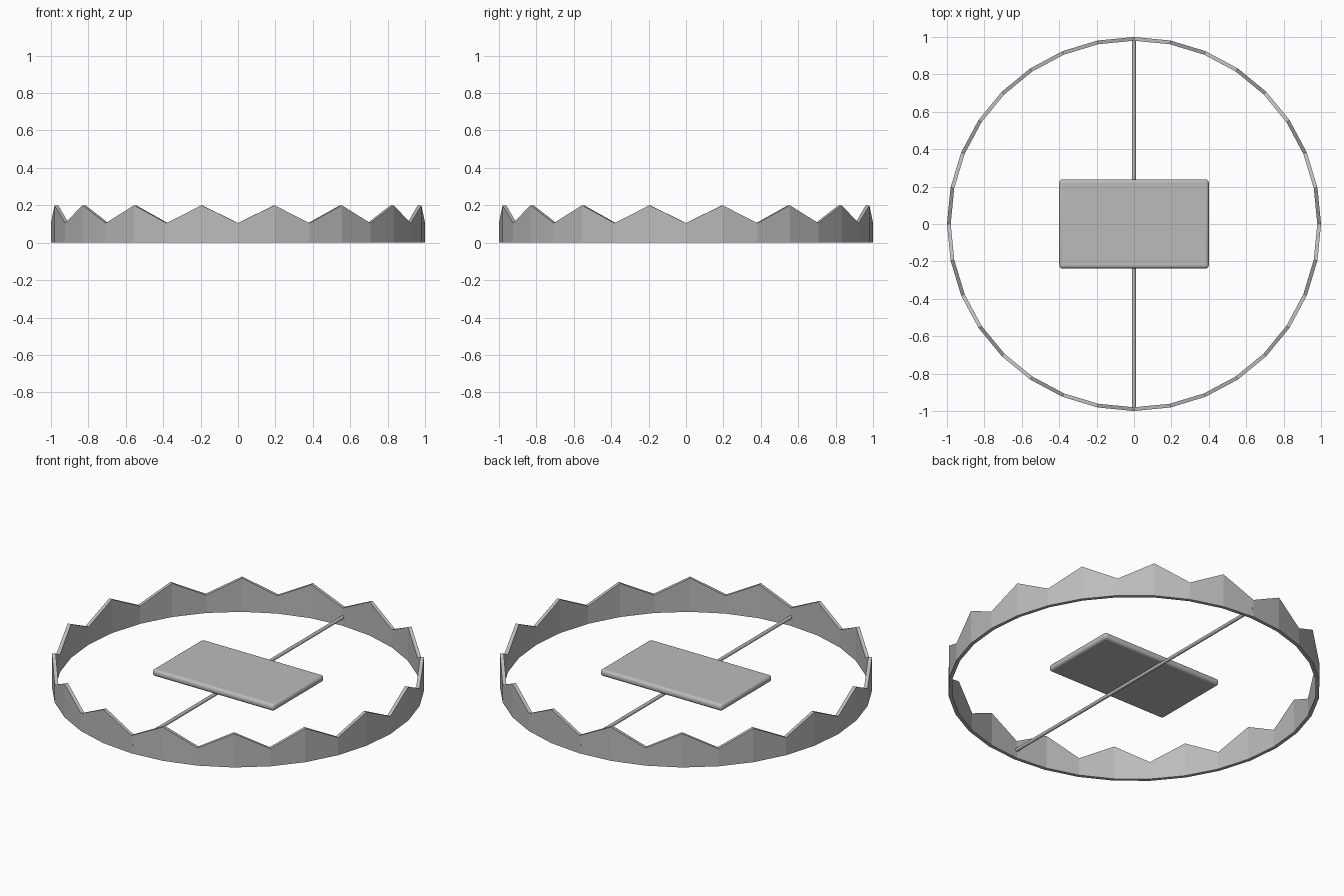
import bpy, bmesh, math

if "Cube" in bpy.data.objects:
    bpy.data.objects.remove(bpy.data.objects["Cube"])

# One plain steel grey
steel = bpy.data.materials.new("steel grey")
steel.diffuse_color = (0.5, 0.5, 0.5, 1)
steel.use_nodes = True
steel.node_tree.nodes["Principled BSDF"].inputs["Base Color"].default_value = steel.diffuse_color


def add_object(name, bm):
    bmesh.ops.recalc_face_normals(bm, faces=bm.faces)
    mesh = bpy.data.meshes.new(name)
    bm.to_mesh(mesh)
    bm.free()
    mesh.materials.append(steel)
    obj = bpy.data.objects.new(name, mesh)
    bpy.context.collection.objects.link(obj)
    return obj


# Toothed ring: 32 facets, alternating valleys and peaks along the top rim
SIDES, OUTER, INNER, VALLEY, PEAK = 32, 1.0, 0.98, 0.105, 0.20
bm = bmesh.new()
sections = []
for i in range(SIDES):
    a = 2 * math.pi * i / SIDES
    top = PEAK if i % 2 else VALLEY
    profile = [(OUTER, 0), (OUTER, top), (INNER, top), (INNER, 0)]
    sections.append([bm.verts.new((r * math.cos(a), r * math.sin(a), z)) for r, z in profile])
for i in range(SIDES):
    s, t = sections[i], sections[(i + 1) % SIDES]
    for j in range(4):
        k = (j + 1) % 4
        bm.faces.new((s[j], t[j], t[k], s[k]))
add_object("toothed_ring", bm)

# Thin rod spanning the ring from front to back
bm = bmesh.new()
bmesh.ops.create_cone(bm, cap_ends=True, segments=16, radius1=0.01, radius2=0.01, depth=2.0)
rod = add_object("cross_rod", bm)
rod.rotation_euler.x = math.pi / 2
rod.location.z = 0.05

# Rounded plate resting on the rod
bm = bmesh.new()
bmesh.ops.create_cube(bm, size=1)
bmesh.ops.scale(bm, vec=(0.8, 0.476, 0.04), verts=bm.verts)
plate = add_object("trigger_plate", bm)
plate.location.z = 0.08
bevel = plate.modifiers.new("rounded edges", "BEVEL")
bevel.width = 0.017
bevel.segments = 4

# Smooth the round parts only
for obj in (rod, plate):
    bpy.ops.object.select_all(action="DESELECT")
    obj.select_set(True)
    bpy.context.view_layer.objects.active = obj
    bpy.ops.object.shade_smooth_by_angle(angle=math.radians(35))
